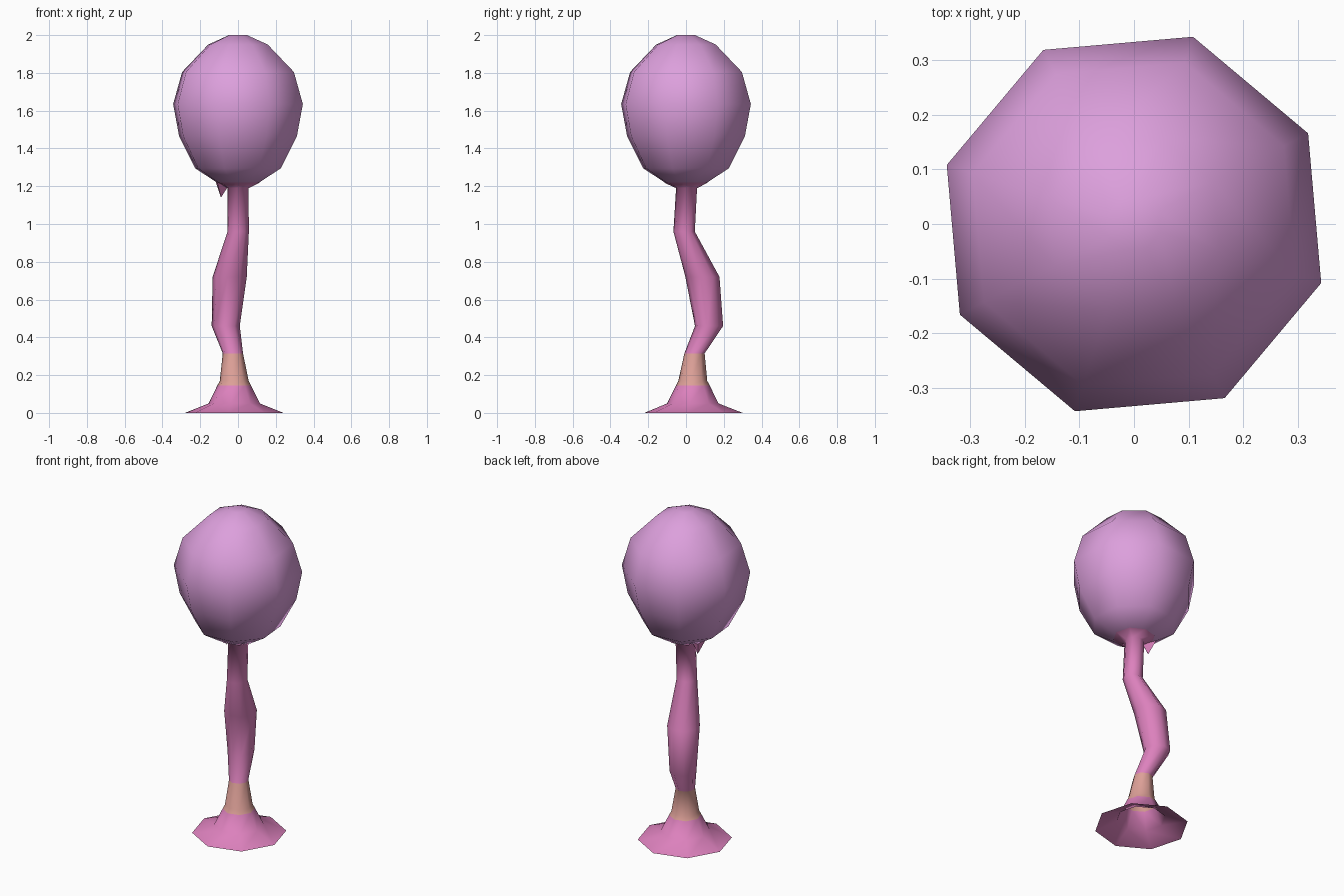
import bpy, math

if "Cube" in bpy.data.objects:
    bpy.data.objects.remove(bpy.data.objects["Cube"])

def material(name, rgb):
    m = bpy.data.materials.new(name)
    m.diffuse_color = (*rgb, 1)
    m.use_nodes = True
    m.node_tree.nodes["Principled BSDF"].inputs["Base Color"].default_value = m.diffuse_color
    return m

plum = material("plum", (0.72, 0.35, 0.72))
pink = material("pink", (0.72, 0.22, 0.51))
tan = material("dusty peach", (0.72, 0.35, 0.31))

def make(name, verts, faces, mats, smooth=True):
    me = bpy.data.meshes.new(name)
    me.from_pydata(verts, [], faces)
    for m in mats:
        me.materials.append(m)
    for p in me.polygons:
        p.use_smooth = smooth
    ob = bpy.data.objects.new(name, me)
    bpy.context.collection.objects.link(ob)
    return ob

def loft(name, rings, turn, mats, cap=False, n=8):
    """Octagonal skin through rings of (x, y, z, radius)."""
    verts, faces = [], []
    for x, y, z, r in rings:
        for k in range(n):
            a = math.radians(turn) + k * math.tau / n
            verts.append((x + r * math.cos(a), y + r * math.sin(a), z))
    for i in range(len(rings) - 1):
        for k in range(n):
            j = (k + 1) % n
            faces.append((i*n + k, i*n + j, (i+1)*n + j, (i+1)*n + k))
    if cap:
        faces.append(tuple(reversed(range(n))))
        faces.append(tuple(range(len(verts) - n, len(verts))))
    return make(name, verts, faces, mats)

# Rounded crown
loft("crown", [(0, 0, z, r) for z, r in (
    (1.22, 0.118), (1.295, 0.238), (1.465, 0.327), (1.635, 0.36),
    (1.805, 0.31), (1.95, 0.165), (2.0, 0.05))], -17.5, [plum], cap=True)

# Winding trunk, open underneath, flaring at root and under the crown
trunk = loft("trunk", [
    (-0.02, 0.04, 0.0, 0.262), (-0.02, 0.036, 0.05, 0.137),
    (-0.02, 0.036, 0.145, 0.09), (-0.02, 0.036, 0.17, 0.077),
    (-0.027, 0.045, 0.315, 0.054), (-0.065, 0.122, 0.46, 0.075),
    (-0.044, 0.087, 0.72, 0.091), (0.001, -0.01, 0.96, 0.057),
    (0, 0.003, 1.19, 0.056), (0, 0, 1.219, 0.117)], -7, [pink, tan])

# Peach band around the lower trunk
for p in trunk.data.polygons:
    if 0.145 < p.center.z < 0.315:
        p.material_index = 1

# Small hanging spur under the crown
make("spur", [(-0.09, 0.015, 1.14), (-0.11, -0.045, 1.222),
              (-0.118, 0.05, 1.222), (-0.055, 0.01, 1.195)],
     [(0, 1, 2), (0, 3, 1), (0, 2, 3), (1, 3, 2)], [pink], smooth=False)
for ob in bpy.data.objects:
    # reverse any inward faces on the spur
    if ob.name == "spur":
        c = sum((v.co for v in ob.data.vertices), ob.location.copy()) / 4
        for p in ob.data.polygons:
            if p.normal.dot(p.center - c) < 0:
                p.flip()
